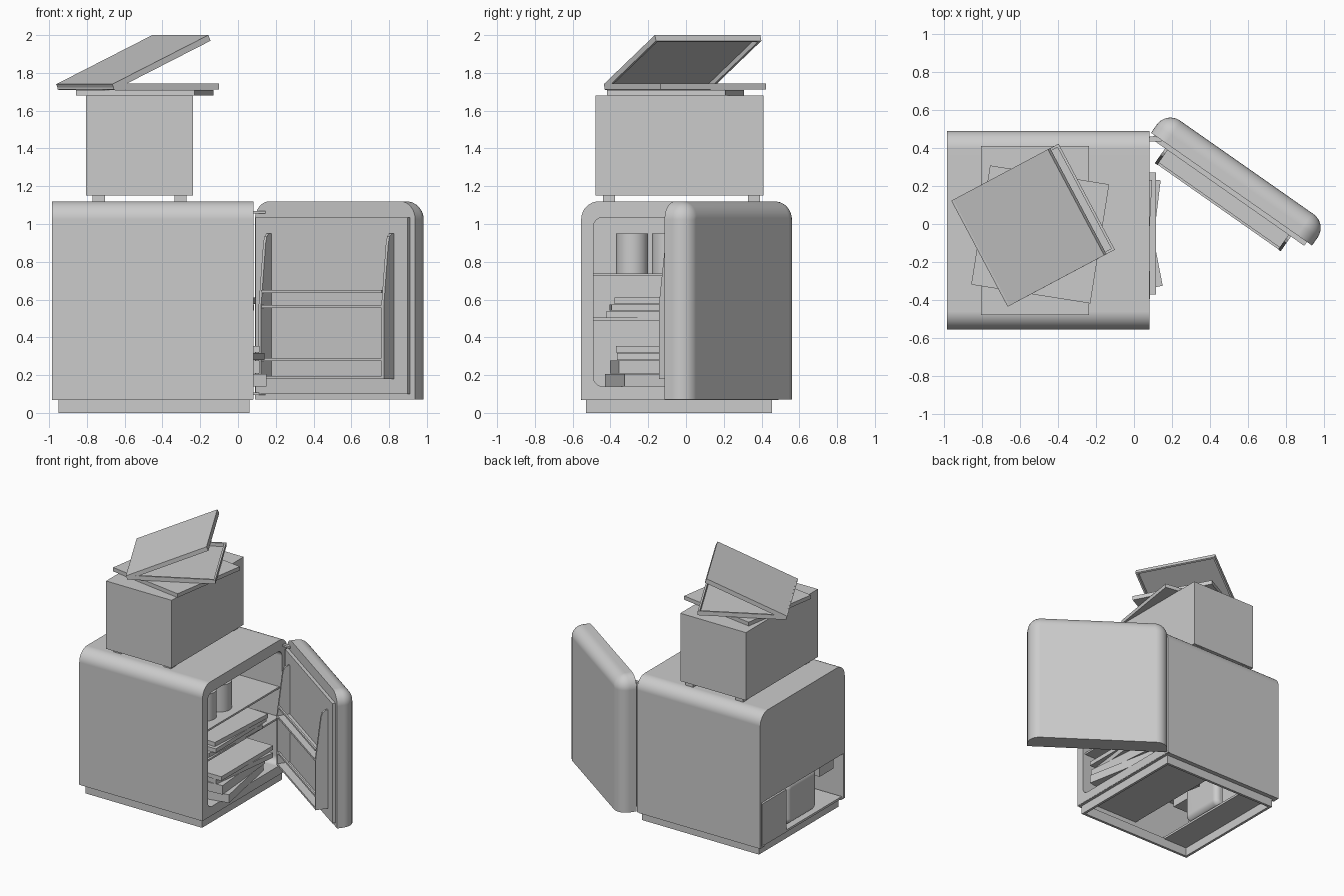
import bpy, bmesh
from math import sin, cos, pi, radians
from mathutils import Matrix, Vector

if "Cube" in bpy.data.objects:
    bpy.data.objects.remove(bpy.data.objects["Cube"])

DOOR = Matrix.Rotation(radians(-35), 4, 'Z')   # door frame: x along door, y outward


def finish(name, bm, matrix=None):
    bmesh.ops.recalc_face_normals(bm, faces=bm.faces)
    me = bpy.data.meshes.new(name)
    bm.to_mesh(me)
    bm.free()
    ob = bpy.data.objects.new(name, me)
    bpy.context.collection.objects.link(ob)
    if matrix:
        ob.matrix_world = matrix
    return ob


def smooth(ob, angle=35):
    bpy.ops.object.select_all(action='DESELECT')
    ob.select_set(True)
    bpy.context.view_layer.objects.active = ob
    bpy.ops.object.shade_smooth_by_angle(angle=radians(angle))
    m = ob.modifiers.new('weighted', 'WEIGHTED_NORMAL')
    m.keep_sharp = True


def add_box(bm, lo, hi):
    lo, hi = Vector(lo), Vector(hi)
    m = Matrix.Translation((lo + hi) / 2) @ Matrix.Diagonal((hi - lo).to_4d())
    bmesh.ops.create_cube(bm, size=1, matrix=m)


def boxes(name, spans, matrix=None):
    bm = bmesh.new()
    for lo, hi in spans:
        add_box(bm, lo, hi)
    return finish(name, bm, matrix)


def rounded(u0, u1, v0, v1, r_low, r_top, n=8):
    pts = []
    for cu, cv, r, a0 in ((u0, v0, r_low, pi), (u1, v0, r_low, 1.5 * pi),
                          (u1, v1, r_top, 0), (u0, v1, r_top, pi / 2)):
        su, sv = (1 if cu == u0 else -1), (1 if cv == v0 else -1)
        for i in range(n + 1 if r else 1):
            a = a0 + i * pi / 2 / n
            pts.append((cu + su * r + r * cos(a), cv + sv * r + r * sin(a)))
    return pts


def prism(pts, a, b, axis):
    bm = bmesh.new()
    place = (lambda u, v, w: (w, u, v)) if axis == 'X' else (lambda u, v, w: (u, w, v))
    f = bm.faces.new([bm.verts.new(place(u, v, a)) for u, v in pts])
    ext = bmesh.ops.extrude_face_region(bm, geom=[f])
    d = place(0, 0, b - a)
    bmesh.ops.translate(bm, vec=d, verts=[g for g in ext['geom'] if isinstance(g, bmesh.types.BMVert)])
    return bm


def cut(ob, cutter):
    m = ob.modifiers.new('cut', 'BOOLEAN')
    m.operation, m.solver, m.object = 'DIFFERENCE', 'EXACT', cutter
    bpy.context.view_layer.objects.active = ob
    bpy.ops.object.modifier_apply(modifier=m.name)
    bpy.data.objects.remove(cutter)


# Cabinet shell with food compartment, rear machine recess and open underside
cabinet = finish('cabinet', prism(rounded(-.555, .49, .07, 1.12, 0, .095), -.985, .082, 'X'))
cut(cabinet, finish('cutter', prism(rounded(-.49, .425, .14, 1.035, .05, .05), -.455, .2, 'X')))
cut(cabinet, finish('cutter', prism(rounded(-.49, .425, .5, 1.035, 0, .05), -.85, -.45, 'X')))
cut(cabinet, boxes('cutter', [((-1.1, -.54, 0), (-.47, .475, .42))]))
cut(cabinet, boxes('cutter', [((-.6, -.54, 0), (.06, .475, .13))]))
smooth(cabinet)

# Open plinth ring
boxes('plinth', [((-.95, -.53, 0), (.06, -.51, .07)), ((-.95, .435, 0), (.06, .455, .07)),
                 ((-.95, -.51, 0), (-.93, .435, .07)), ((.04, -.51, 0), (.06, .435, .07)),
                 ((-.985, -.555, .067), (.06, -.51, .075)), ((-.985, .435, .067), (.06, .49, .075)),
                 ((.04, -.55, .067), (.08, .48, .075))])

# Machine parts in the recess
boxes('machine_tray', [((-.975, -.53, .068), (-.72, .455, .085))])
boxes('machine_box', [((-.975, .15, .085), (-.73, .455, .4))])
bm = prism(rounded(-.96, -.7, .088, .418, .05, .05), -.25, .11, 'Y')
bmesh.ops.bevel(bm, geom=[e for e in bm.edges if abs(e.verts[0].co.y - e.verts[1].co.y) < 1e-5],
                offset=.04, segments=4, profile=.5, affect='EDGES')
smooth(finish('compressor', bm))
boxes('control_box', [((-.96, -.45, .33), (-.76, -.28, .42))])

# Inner shelves
for i, z in enumerate((.49, .725)):
    boxes(f'inner_shelf_{i}', [((-.85 if z > .5 else -.45, -.49, z), (.06, .425, z + .014))])

# Door slab with rounded outer edges
bm = prism(rounded(-.202, .833, .07, 1.12, 0, .095), .445, .585, 'Y')
rim = [e for e in bm.edges if all(v.co.y > .58 for v in e.verts)
       and not all(v.co.z < .08 for v in e.verts)]
bmesh.ops.bevel(bm, geom=rim, offset=.088, segments=8, profile=.5, affect='EDGES')
smooth(finish('door', bm, DOOR))

# Door liner panel
boxes('door_liner', [((-.18, .42, .1), (.8, .446, 1.035))], DOOR)

# Tapered door rack cheeks
cheek = [(.43, .18), (.325, .18), (.325, .57), (.367, .9), (.378, .935), (.4, .95), (.43, .95)]
for side, a in (('left', -.094), ('right', .699)):
    finish(f'door_rack_{side}', prism(cheek, a, a + .016, 'X'), DOOR)

# Door rack shelves with front rails
for i, (z, h) in enumerate(((.18, .11), (.555, .095))):
    boxes(f'door_rack_shelf_{i}', [((-.08, .327, z), (.7, .43, z + .016)),
                                   ((-.08, .327, z + h - .015), (.7, .341, z + h))], DOOR)

# Hinges
for i, z in enumerate((1.055, .095)):
    boxes(f'hinge_{i}', [((.06, .435, z), (.145, .46, z + .014))])

# Drink cans
for i, (x, y) in enumerate(((-.09, -.285), (-.09, -.095))):
    bm = bmesh.new()
    bmesh.ops.create_cone(bm, cap_ends=True, segments=32, radius1=.085, radius2=.085, depth=.212,
                          matrix=Matrix.Translation((x, y, .843)))
    smooth(finish(f'can_{i}', bm))


def flat_box(name, cx, cy, z0, z1, size, angle):
    m = Matrix.Translation((cx, cy, 0)) @ Matrix.Rotation(radians(angle), 4, 'Z')
    s, t = size[0] / 2, size[1] / 2
    return boxes(name, [((-s, -t, z0), (s, t, z1))], m)


# Stacked food boxes inside
stack = [(-.176, -.083, .14, .205, .55, .6, 11), (-.18, -.08, .208, .278, .54, .6, 5),
         (-.154, -.036, .28, .318, .52, .6, -7), (-.155, -.05, .32, .353, .54, .64, 0),
         (-.19, -.1, .505, .537, .5, .62, -3), (-.17, -.08, .541, .573, .5, .64, 1),
         (-.17, -.06, .577, .61, .5, .61, -3)]
for i, (x, y, z0, z1, w, d, a) in enumerate(stack):
    flat_box(f'food_box_{i}', x, y, z0, z1, (w, d), a)

# Oven on top with feet
boxes('oven', [((-.805, -.48, 1.15), (-.238, .41, 1.68))])
boxes('oven_feet', [((x, y, 1.115), (x + .065, y + .065, 1.152))
                    for x in (-.77, -.337) for y in (-.44, .328)])

# Takeaway boxes: one closed, one open tray with a raised lid
flat_box('closed_box', -.494, -.055, 1.68, 1.71, (.635, .635), -9)


def tray(name, z_plate, matrix, s=.632, w=.014, h=.033):
    t = s / 2
    boxes(name, [((0, -t, z_plate), (s, t, z_plate + .006)), ((0, -t, 0), (w, t, h)),
                 ((s - w, -t, 0), (s, t, h)), ((w, -t, 0), (s - w, w - t, h)),
                 ((w, t - w, 0), (s - w, t, h))], matrix)


turn = Matrix.Rotation(radians(28), 4, 'Z')
tray('open_box_tray', 0, Matrix.Translation((-.807, -.153, 1.712)) @ turn)
tray('open_box_lid', .027, Matrix.Translation((-.802, -.15, 1.71)) @ turn
     @ Matrix.Rotation(radians(-24.3), 4, 'Y'))
